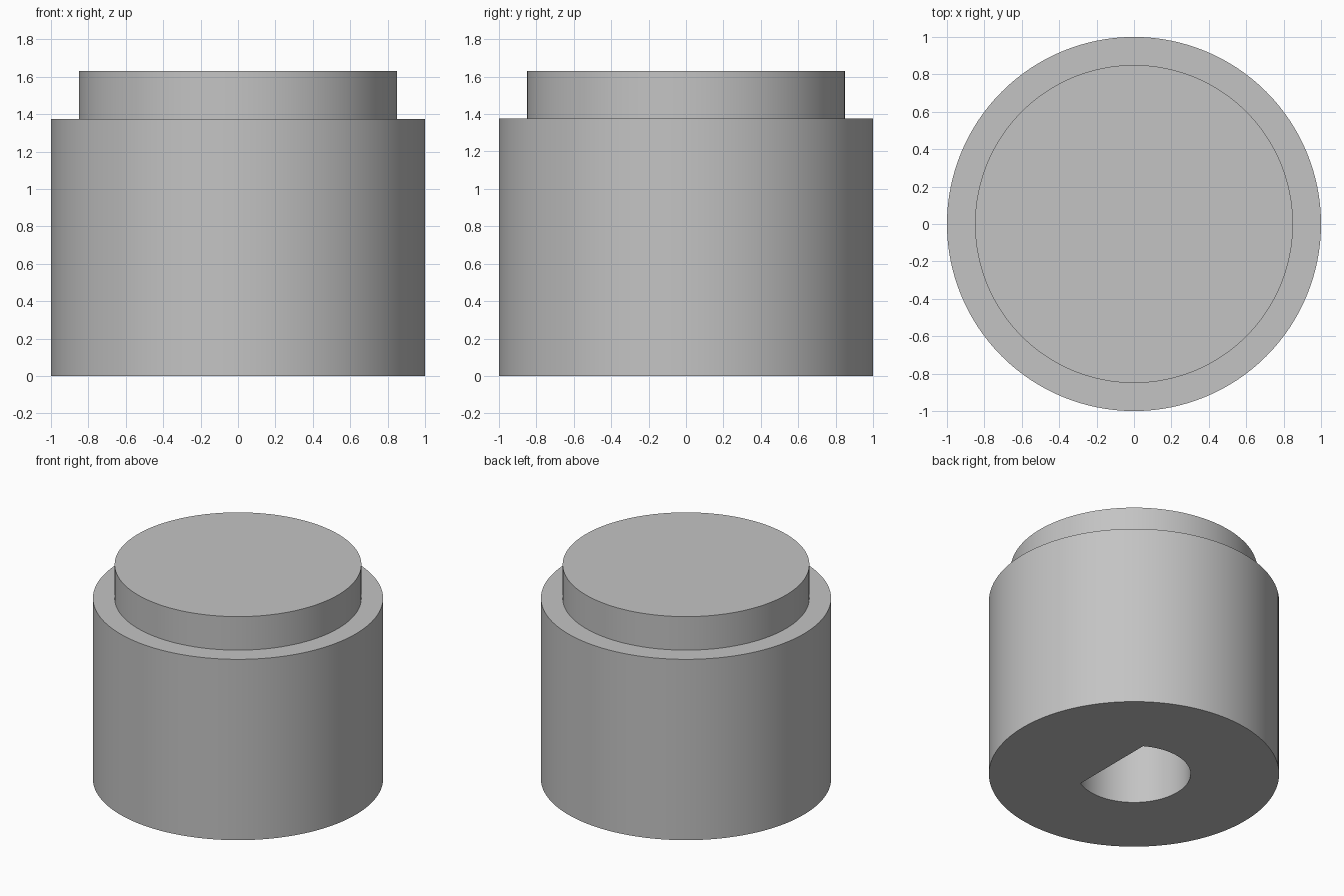
import bpy
import bmesh
import math

cube = bpy.data.objects.get("Cube")
if cube:
    bpy.data.objects.remove(cube, do_unlink=True)

SEGMENTS = 128
BODY_R, BODY_H = 1.0, 1.375
CAP_R, TOTAL_H = 0.85, 1.63
BORE_R, BORE_FLAT, BORE_DEPTH = 0.39, 0.2, 1.2

grey = bpy.data.materials.new("light_grey")
grey.use_nodes = True
colour = (0.55, 0.55, 0.55, 1)
grey.diffuse_color = colour
grey.node_tree.nodes["Principled BSDF"].inputs["Base Color"].default_value = colour


def make_object(name, bm):
    bmesh.ops.recalc_face_normals(bm, faces=bm.faces)
    mesh = bpy.data.meshes.new(name)
    bm.to_mesh(mesh)
    bm.free()
    mesh.materials.append(grey)
    obj = bpy.data.objects.new(name, mesh)
    bpy.context.collection.objects.link(obj)
    return obj


def ring(radius, start=0.0, end=2 * math.pi, count=SEGMENTS):
    return [(radius * math.cos(start + (end - start) * i / count),
             radius * math.sin(start + (end - start) * i / count))
            for i in range(count)]


# Stepped knob: stacked rings bridged from the base to the cap
bm = bmesh.new()
levels = [(BODY_R, 0), (BODY_R, BODY_H), (CAP_R, BODY_H), (CAP_R, TOTAL_H)]
rings = [[bm.verts.new((x, y, z)) for x, y in ring(r)] for r, z in levels]
for low, high in zip(rings, rings[1:]):
    for i in range(SEGMENTS):
        j = (i + 1) % SEGMENTS
        bm.faces.new((low[i], low[j], high[j], high[i]))
bm.faces.new(rings[0])
bm.faces.new(rings[-1])
knob = make_object("knob", bm)

# D-shaped shaft bore, with its flat towards +x
bm = bmesh.new()
half = math.acos(BORE_FLAT / BORE_R)
arc = ring(BORE_R, half, 2 * math.pi - half, 80)
arc.append((BORE_FLAT, -BORE_R * math.sin(half)))
base = bm.faces.new([bm.verts.new((x, y, -0.2)) for x, y in arc])
extruded = bmesh.ops.extrude_face_region(bm, geom=[base])["geom"]
bmesh.ops.translate(bm, vec=(0, 0, BORE_DEPTH + 0.2),
                    verts=[v for v in extruded if isinstance(v, bmesh.types.BMVert)])
cutter = make_object("bore_cutter", bm)
cutter.hide_render = True

# Cut the bore, then smooth the walls while keeping the rims crisp
cut = knob.modifiers.new("shaft_bore", "BOOLEAN")
cut.operation = "DIFFERENCE"
cut.solver = "EXACT"
cut.object = cutter
bpy.ops.object.select_all(action="DESELECT")
bpy.context.view_layer.objects.active = knob
knob.select_set(True)
bpy.ops.object.modifier_apply(modifier=cut.name)
bpy.data.objects.remove(cutter, do_unlink=True)
bpy.ops.object.shade_smooth_by_angle(angle=math.radians(30))
